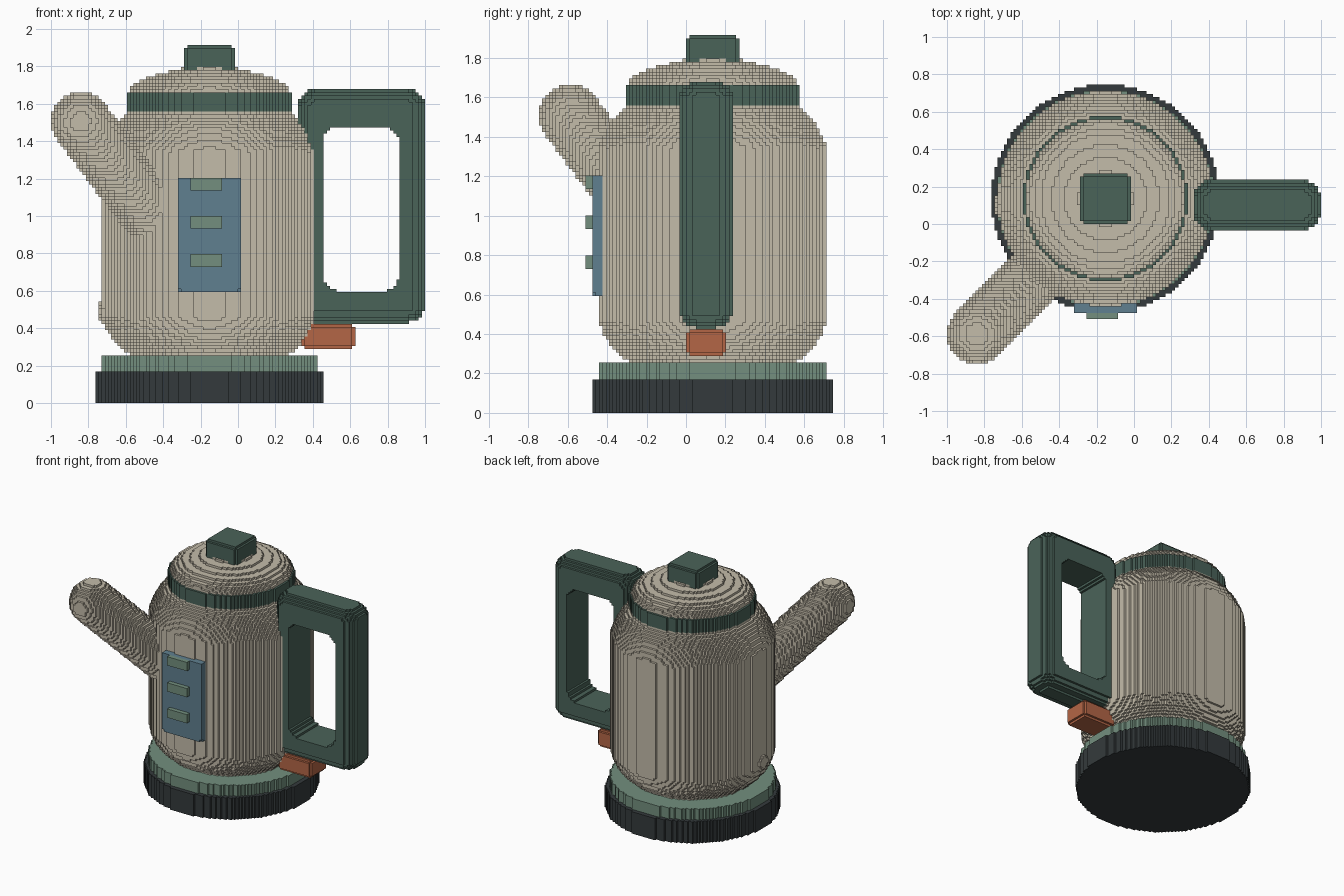
import bpy
import math

if "Cube" in bpy.data.objects:
    bpy.data.objects.remove(bpy.data.objects["Cube"], do_unlink=True)

V = 2 / 118                      # edge length of one block
CX, CY = -9 * V, 8 * V           # vertical axis of the pot
HY = 6 * V                       # centre plane of the handle


def material(name, srgb):
    """Flat material from an 8-bit sRGB colour."""
    lin = [((c / 255 + 0.055) / 1.055) ** 2.4 for c in srgb] + [1.0]
    m = bpy.data.materials.new(name)
    m.use_nodes = True
    m.diffuse_color = lin
    bsdf = m.node_tree.nodes["Principled BSDF"]
    bsdf.inputs["Base Color"].default_value = lin
    bsdf.inputs["Roughness"].default_value = 0.8
    return m


CREAM = material("cream enamel", (196, 188, 170))
GREEN = material("dark green", (74, 99, 89))
SAGE = material("sage green", (115, 143, 126))
BLUE = material("slate blue", (96, 128, 144))
RUST = material("rust orange", (180, 102, 70))
BLACK = material("charcoal", (52, 58, 60))


# ---- shapes: each returns (inside test, lower bound, upper bound) ----
def lathe(profile):
    """Solid of revolution about the pot axis; profile holds (radius, z)."""
    def inside(x, y, z):
        r = math.hypot(x - CX, y - CY)
        for (r0, z0), (r1, z1) in zip(profile, profile[1:]):
            if z0 <= z < z1:
                return r <= r0 + (r1 - r0) * (z - z0) / (z1 - z0)
        return False
    rm = max(p[0] for p in profile)
    return (inside, (CX - rm, CY - rm, profile[0][1]),
            (CX + rm, CY + rm, profile[-1][1]))


def rounded_box(lo, hi, radius):
    """Box whose edges are rounded by the given radius."""
    mid = [(a + b) / 2 for a, b in zip(lo, hi)]
    core = [(b - a) / 2 - radius for a, b in zip(lo, hi)]

    def inside(*p):
        q = [max(abs(c - m) - h, 0) for c, m, h in zip(p, mid, core)]
        return math.hypot(*q) <= radius + 1e-6
    return inside, lo, hi


def capsule(a, b, radius):
    """Round-ended rod from a to b."""
    d = [q - p for p, q in zip(a, b)]
    dd = sum(c * c for c in d) or 1

    def inside(*p):
        t = sum((c - s) * e for c, s, e in zip(p, a, d)) / dd
        t = min(max(t, 0), 1)
        return math.dist(p, [s + e * t for s, e in zip(a, d)]) <= radius
    return (inside, [min(p, q) - radius for p, q in zip(a, b)],
            [max(p, q) + radius for p, q in zip(a, b)])


def cut(shape, hole):
    return (lambda *p: shape[0](*p) and not hole[0](*p)), shape[1], shape[2]


# ---- turn a shape into a shell of blocks ----
def build(name, shape, mat):
    inside, lo, hi = shape
    span = [range(math.floor(a / V) - 1, math.ceil(b / V) + 1)
            for a, b in zip(lo, hi)]
    cells = {(i, j, k) for i in span[0] for j in span[1] for k in span[2]
             if inside((i + .5) * V, (j + .5) * V, (k + .5) * V)}
    index, faces = {}, []
    for cell in cells:
        for axis in range(3):
            u, w = (axis + 1) % 3, (axis + 2) % 3
            for side in (0, 1):
                near = list(cell)
                near[axis] += 2 * side - 1
                if tuple(near) in cells:
                    continue
                ring = []
                for du, dw in ((0, 0), (1, 0), (1, 1), (0, 1)):
                    c = list(cell)
                    c[axis] += side
                    c[u] += du
                    c[w] += dw
                    ring.append(index.setdefault(tuple(c), len(index)))
                faces.append(ring if side else ring[::-1])
    mesh = bpy.data.meshes.new(name)
    mesh.from_pydata([[c * V for c in v] for v in index], [], faces)
    mesh.materials.append(mat)
    obj = bpy.data.objects.new(name, mesh)
    bpy.context.collection.objects.link(obj)
    return obj


# base and collar
build("base", lathe([(0.61, 0), (0.61, 10 * V)]), BLACK)
build("collar", lathe([(0.58, 10 * V), (0.58, 15 * V)]), SAGE)

# pot body with rounded shoulders
build("body", lathe([(0.42, 15 * V), (0.50, 0.32), (0.545, 0.38),
                     (0.575, 0.46), (0.575, 1.345), (0.56, 1.39),
                     (0.525, 1.46), (0.48, 1.52), (0.43, 92 * V)]), CREAM)
build("side_boss", capsule((-0.665, HY, 0.49), (-0.665, HY, 0.49), 0.085),
      CREAM)
build("spout", capsule((-0.84, -0.587, 1.505), (-0.48, -0.23, 1.03), 0.16),
      CREAM)

# lid
build("lid_band", lathe([(0.44, 92 * V), (0.44, 98 * V)]), GREEN)
build("lid_dome", lathe([(0.43, 98 * V), (0.41, 1.70), (0.355, 1.735),
                         (0.27, 1.76), (0.11, 106 * V)]), CREAM)
build("lid_knob", rounded_box((CX - 8 * V, CY - 8 * V, 104 * V),
                              (CX + 8 * V, CY + 8 * V, 113 * V), 0.04), GREEN)

# handle loop and switch below it
grip = rounded_box((0.32, HY - 8 * V, 0.43), (1.0, HY + 8 * V, 1.68), 0.1)
opening = rounded_box((0.455, HY - 1, 0.60), (0.86, HY + 1, 1.475), 0.08)
build("handle", cut(grip, opening), GREEN)
build("switch", rounded_box((0.34, HY - 6 * V, 17 * V),
                            (37 * V, HY + 6 * V, 25 * V), 0.03), RUST)

# control panel with three buttons
build("panel", rounded_box((-19 * V, -28 * V, 0.60), (V, -21 * V, 1.205),
                           0.015), BLUE)
for n, k in enumerate((43, 55, 67)):
    build(f"button_{n + 1}", rounded_box((-0.255, -30 * V, k * V),
                                         (-0.09, -25 * V, (k + 4) * V), 0.005),
          SAGE)
